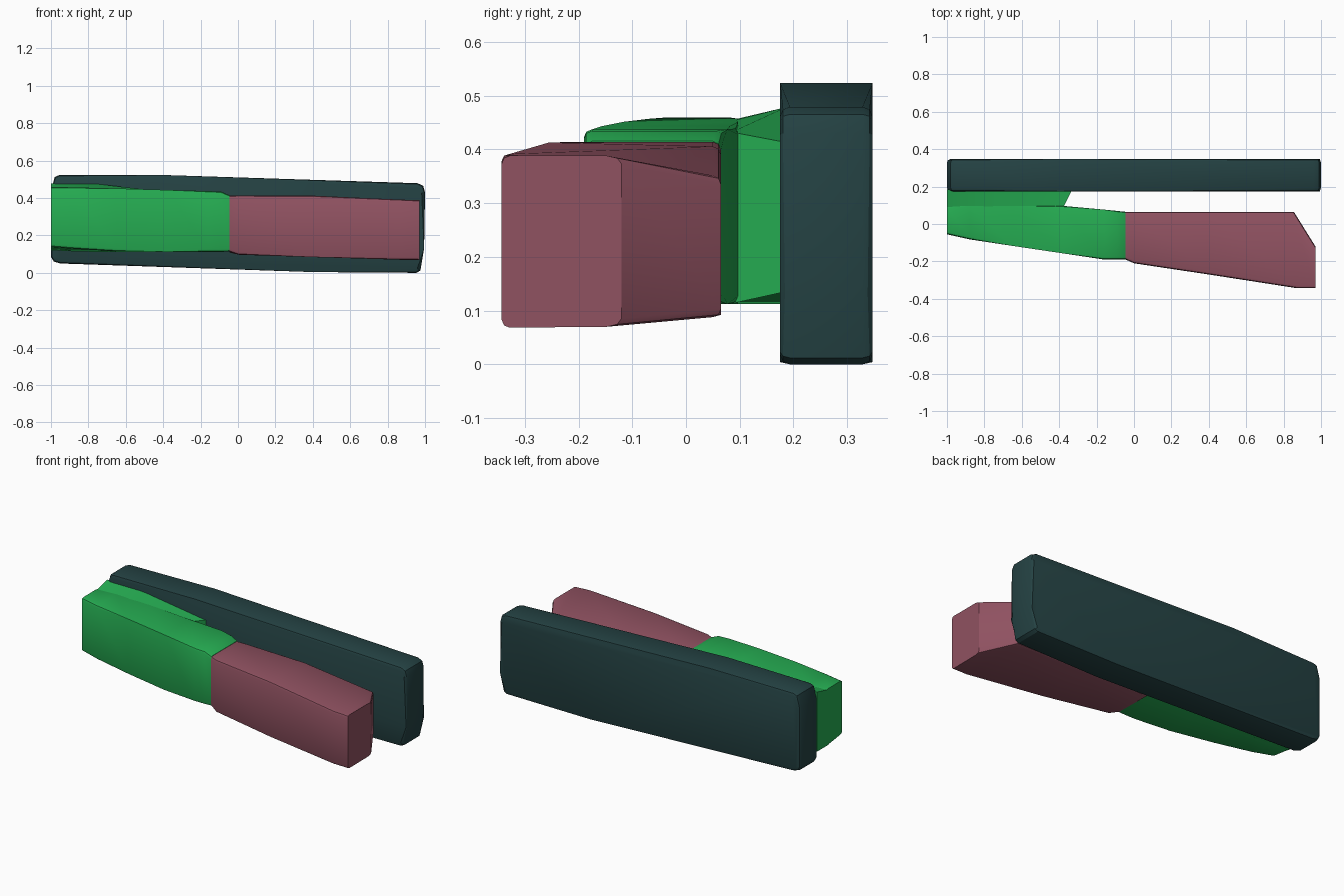
import bpy
import bmesh
import math

cube = bpy.data.objects.get("Cube")
if cube:
    bpy.data.objects.remove(cube, do_unlink=True)


def material(name, rgb):
    mat = bpy.data.materials.new(name)
    mat.use_nodes = True
    mat.diffuse_color = (*rgb, 1)
    bsdf = next(n for n in mat.node_tree.nodes if n.type == 'BSDF_PRINCIPLED')
    bsdf.inputs["Base Color"].default_value = (*rgb, 1)
    return mat


green = material("bright green", (0.019, 0.42, 0.085))
rose = material("dusty rose", (0.28, 0.084, 0.12))
teal = material("dark teal", (0.018, 0.055, 0.057))


def loft(name, rings, mat, bevel_rims=False, width=0.015):
    """Skin a list of matching point rings, cap the ends and round the long edges or the rims."""
    bm = bmesh.new()
    loops = [[bm.verts.new(p) for p in ring] for ring in rings]
    n = len(loops[0])
    for a, b in zip(loops, loops[1:]):
        for i in range(n):
            j = (i + 1) % n
            bm.faces.new((a[i], a[j], b[j], b[i]))
    bm.faces.new(loops[0][::-1])
    bm.faces.new(loops[-1])
    if bevel_rims:
        edges = [bm.edges.get((l[i], l[(i + 1) % n]))
                 for l in (loops[0], loops[-1]) for i in range(n)]
    else:
        edges = [bm.edges.get((a[i], b[i]))
                 for a, b in zip(loops, loops[1:]) for i in range(n)]
    if width:
        bmesh.ops.bevel(bm, geom=edges, offset=width, offset_type='OFFSET',
                        segments=2, profile=0.5, affect='EDGES', clamp_overlap=True)
    bmesh.ops.recalc_face_normals(bm, faces=bm.faces[:])
    mesh = bpy.data.meshes.new(name)
    bm.to_mesh(mesh)
    bm.free()
    mesh.materials.append(mat)
    obj = bpy.data.objects.new(name, mesh)
    bpy.context.collection.objects.link(obj)
    bpy.ops.object.select_all(action='DESELECT')
    obj.select_set(True)
    bpy.context.view_layer.objects.active = obj
    bpy.ops.object.shade_smooth_by_angle(angle=math.radians(25))
    return obj


def section(xf, xb, yf, yb, bf, bb, tf, tb):
    """Four-cornered section: front/back x, front/back y, bottom and top heights."""
    return [(xf, yf, bf), (xb, yb, bb), (xb, yb, tb), (xf, yf, tf)]


# Long upright back plate, tapering downwards to +x
outline = [(-1, 0.085), (-0.985, 0.06), (-0.95, 0.05), (0.40, 0.004), (0.955, 0),
           (0.975, 0.012), (0.995, 0.13), (1, 0.43), (0.99, 0.465), (0.96, 0.479),
           (-0.40, 0.523), (-0.955, 0.523), (-0.98, 0.512), (-1, 0.44)]
loft("back_plate", [[(x, y, z) for x, z in outline] for y in (0.175, 0.347)],
     teal, bevel_rims=True, width=0.018)

# Green arm leaning forward from the plate
loft("green_arm", [section(*s) for s in (
    (-1.00, -1.00, -0.055, 0.097, 0.140, 0.120, 0.459, 0.459),
    (-0.88, -0.88, -0.082, 0.097, 0.130, 0.113, 0.457, 0.457),
    (-0.65, -0.65, -0.117, 0.097, 0.115, 0.112, 0.451, 0.451),
    (-0.38, -0.38, -0.157, 0.097, 0.112, 0.112, 0.443, 0.443),
    (-0.16, -0.16, -0.190, 0.077, 0.112, 0.112, 0.437, 0.437),
    (-0.09, -0.09, -0.190, 0.070, 0.112, 0.112, 0.434, 0.434),
    (-0.045, -0.045, -0.190, 0.065, 0.114, 0.114, 0.415, 0.415))], green)

# Bracket joining the green arm to the plate
loft("joining_bracket", [section(*s) for s in (
    (-1.00, -1.00, 0.075, 0.185, 0.120, 0.120, 0.452, 0.478),
    (-0.78, -0.78, 0.075, 0.185, 0.112, 0.112, 0.450, 0.478),
    (-0.38, -0.33, 0.085, 0.185, 0.113, 0.135, 0.432, 0.413))],
    green, width=0)

# Rose arm with its back corner cut off at the tip
loft("rose_arm", [section(*s) for s in (
    (-0.045, -0.045, -0.190, 0.065, 0.112, 0.108, 0.413, 0.413),
    (0.00, 0.00, -0.210, 0.065, 0.097, 0.097, 0.414, 0.414),
    (0.40, 0.40, -0.270, 0.065, 0.084, 0.092, 0.413, 0.405),
    (0.87, 0.855, -0.343, 0.065, 0.069, 0.088, 0.393, 0.350),
    (0.97, 0.97, -0.343, -0.120, 0.068, 0.070, 0.388, 0.388))], rose)
